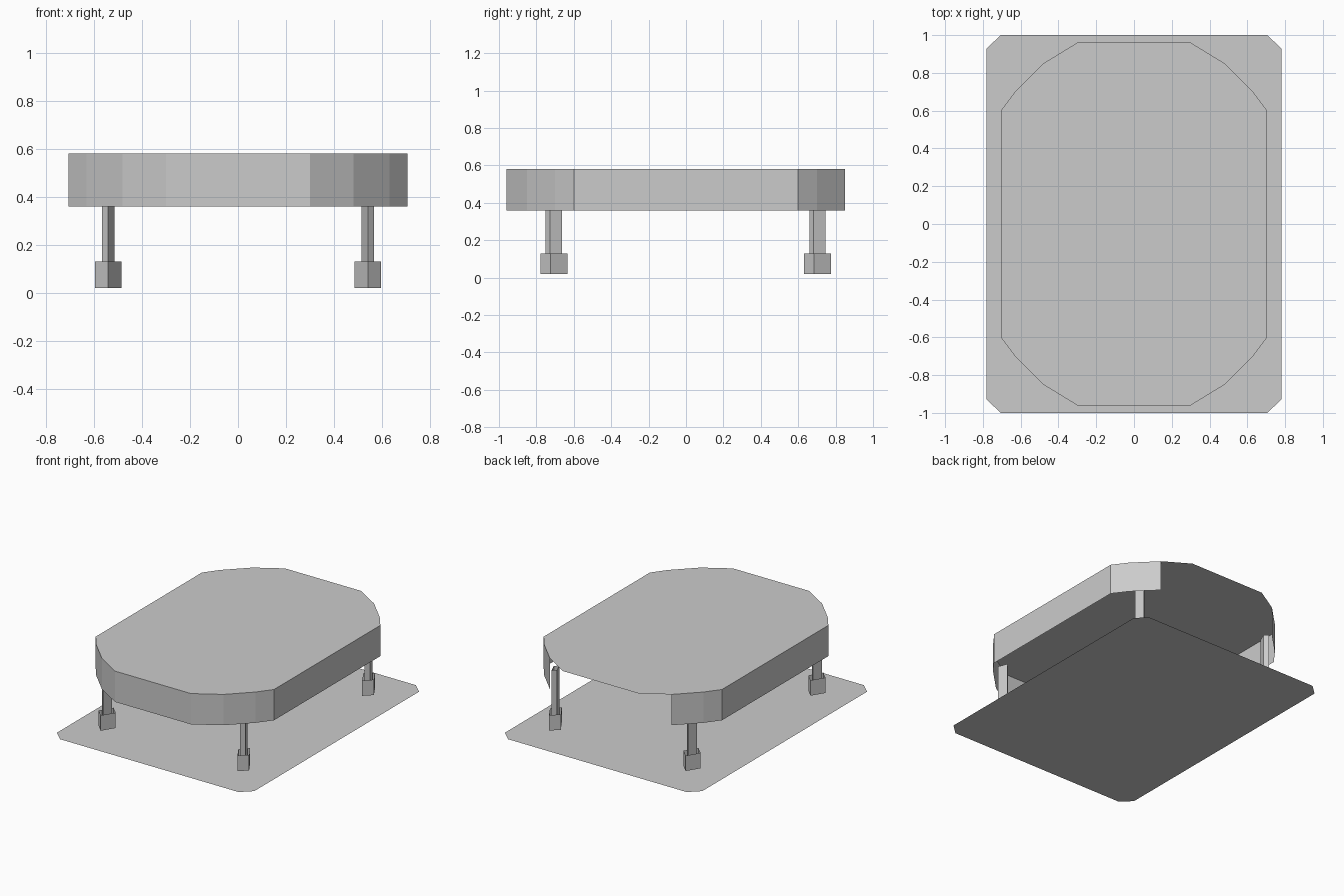
import bpy
import bmesh

cube = bpy.data.objects.get("Cube")
if cube:
    bpy.data.objects.remove(cube, do_unlink=True)

# One plain grey for everything
grey = bpy.data.materials.new("plain_grey")
grey.use_nodes = True
colour = (0.6, 0.6, 0.6, 1)
grey.diffuse_color = colour
grey.node_tree.nodes["Principled BSDF"].inputs["Base Color"].default_value = colour


def make_object(name, bm):
    mesh = bpy.data.meshes.new(name)
    bm.to_mesh(mesh)
    bm.free()
    mesh.materials.append(grey)
    obj = bpy.data.objects.new(name, mesh)
    bpy.context.collection.objects.link(obj)
    return obj


def outline(corner):
    """Mirror a quarter profile (side to end) into a counter-clockwise loop."""
    back = corner + [(-x, y) for x, y in reversed(corner)]
    return back + [(-x, -y) for x, y in back]


def sheet(name, points, z):
    bm = bmesh.new()
    bm.faces.new([bm.verts.new((x, y, z)) for x, y in points])
    return make_object(name, bm)


def walls(name, points, bottom, top, closed=True):
    bm = bmesh.new()
    low = [bm.verts.new((x, y, bottom)) for x, y in points]
    high = [bm.verts.new((x, y, top)) for x, y in points]
    for i in range(len(points) if closed else len(points) - 1):
        j = (i + 1) % len(points)
        bm.faces.new((low[i], low[j], high[j], high[i]))
    return make_object(name, bm)


# Floor sheet with clipped corners
sheet("floor_mat", outline([(0.78, 0.93), (0.705, 1.0)]), 0)

# Table top and its deep apron, open along the back
quarter = [(0.705, 0.6), (0.63, 0.7), (0.48, 0.85), (0.3, 0.96)]
rim = outline(quarter)
sheet("table_top", rim, 0.58)
first = len(quarter) + 1
apron = rim[first:] + rim[:len(quarter) - 1]
walls("table_apron", apron, 0.36, 0.58, closed=False)


# Skewed four-sided legs with wider feet
def diamond(cx, cy, half_x, half_y, skew, side):
    loop = [(0, -half_y), (half_x, -skew), (0, half_y), (-half_x, skew)]
    if side < 0:
        loop = [(-x, y) for x, y in reversed(loop)]
    return [(cx + x, cy + y) for x, y in loop]


for end, y in (("front", -0.706), ("back", 0.703)):
    for side, label in ((1, "left"), (-1, "right")):
        x = 0.54 * side
        walls(f"{end}_{label}_leg", diamond(x, y, 0.026, 0.044, 0.02, side), 0.02, 0.44)
        walls(f"{end}_{label}_foot", diamond(x, y, 0.055, 0.072, 0.018, side), 0.02, 0.13)
